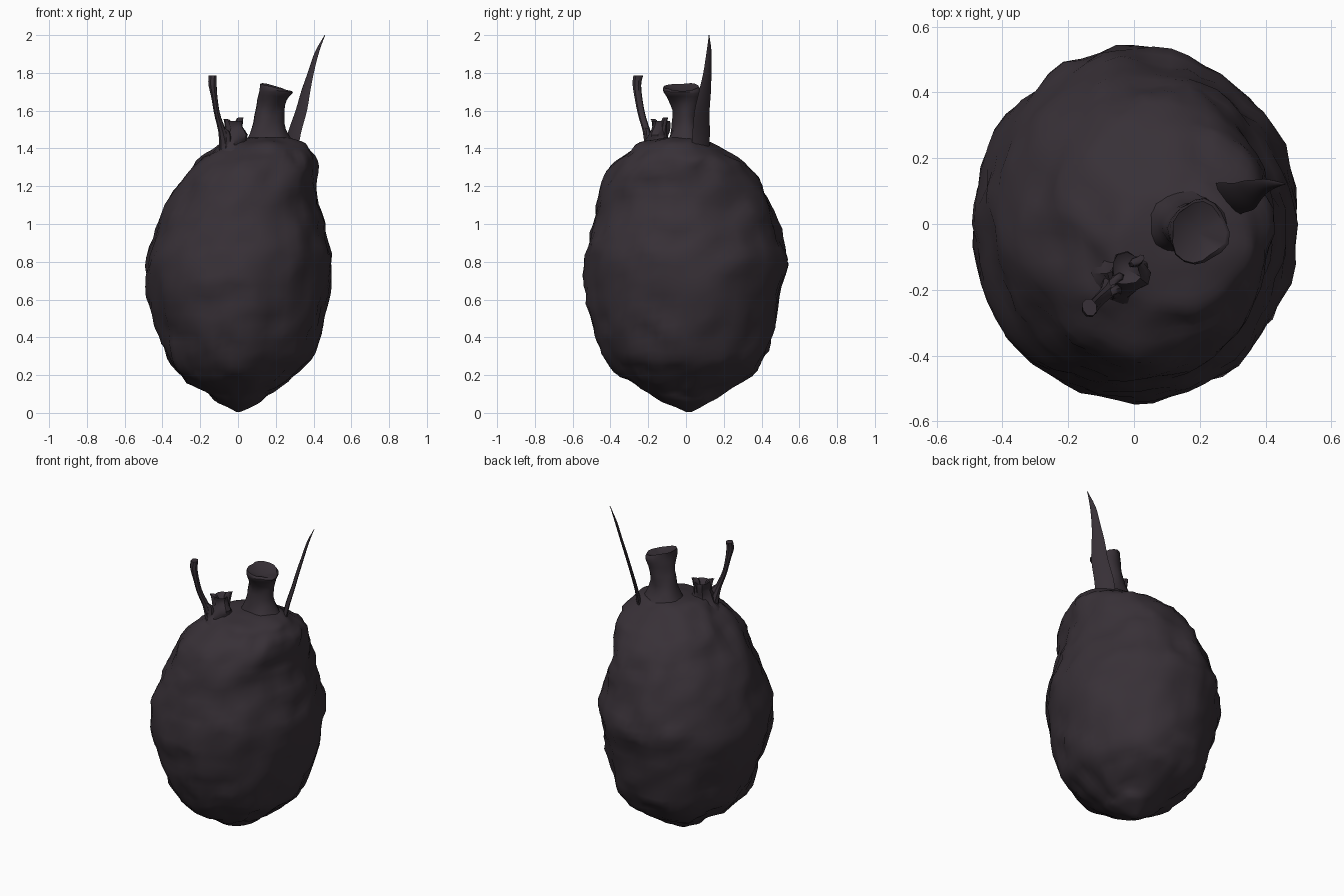
import bpy, bmesh, math
from mathutils import Vector, noise

skin = bpy.data.materials.new("dark plum brown")
skin.diffuse_color = (0.039, 0.030, 0.038, 1)


def sample(rows, t):
    """Catmull-Rom interpolation through rows of numbers, t in 0..1."""
    f = t * (len(rows) - 1)
    i = min(int(f), len(rows) - 2)
    u = f - i
    a, b, c, d = (rows[max(0, min(len(rows) - 1, i + k))] for k in (-1, 0, 1, 2))
    return [0.5 * (2 * q + (r - p) * u + (2 * p - 5 * q + 4 * r - s) * u * u
                   + (3 * q - p - 3 * r + s) * u ** 3)
            for p, q, r, s in zip(a, b, c, d)]


def loft(name, rows, rings, segs, bump=None, dish=0.0, spin=0.0, twist=0.0, angle=40):
    """Skin elliptical rings; each row is x, y, z, radius x, radius y."""
    bm = bmesh.new()
    loops = []
    for i in range(rings + 1):
        t = i / rings
        x, y, z, rx, ry = sample(rows, t)
        w = spin + twist * t
        loop = []
        for j in range(segs):
            a = 2 * math.pi * j / segs
            ca, sa = math.cos(a), math.sin(a)
            ex, ey = max(rx, 0.002) * ca, max(ry, 0.002) * sa
            p = Vector((x + ex * math.cos(w) - ey * math.sin(w),
                        y + ex * math.sin(w) + ey * math.cos(w), z))
            if bump:
                p = bump(p, Vector((ca, sa, 0)), t)
            loop.append(bm.verts.new(p))
        loops.append(loop)
    for lo, hi in zip(loops, loops[1:]):
        for j in range(segs):
            k = (j + 1) % segs
            bm.faces.new((lo[j], lo[k], hi[k], hi[j]))
    # End caps, with an optional hollow in the top one
    for loop, sink in ((loops[0][::-1], 0), (loops[-1], dish)):
        mid = sum((v.co for v in loop), Vector()) / segs
        tip = bm.verts.new(mid - Vector((0, 0, sink)))
        for j in range(segs):
            bm.faces.new((loop[j], loop[(j + 1) % segs], tip))
    bmesh.ops.recalc_face_normals(bm, faces=bm.faces)
    me = bpy.data.meshes.new(name)
    bm.to_mesh(me)
    bm.free()
    me.materials.append(skin)
    ob = bpy.data.objects.new(name, me)
    bpy.context.collection.objects.link(ob)
    bpy.ops.object.select_all(action='DESELECT')
    bpy.context.view_layer.objects.active = ob
    ob.select_set(True)
    bpy.ops.object.shade_smooth_by_angle(angle=math.radians(angle))
    return ob


def lumpy(p, out, t):
    """Shallow lumps and small wrinkles, fading at both ends."""
    fade = min(1, t * 8, (1 - t) * 5)
    d = (-0.012 + 0.014 * noise.noise(p * 4)
         + 0.020 * noise.noise(p * 8 + Vector((5, 2, 9)))
         + 0.013 * noise.noise(p * 16))
    q = p + out * d * fade
    q.z += 0.02 * fade * noise.noise(p * 9 + Vector((11, 3, 1)))
    return q


# Body silhouette: z, left x, right x, front y, back y
outline = [
    (0.005, -0.01, 0.01, 0.0, 0.03), (0.05, -0.10, 0.12, -0.11, 0.12),
    (0.10, -0.18, 0.19, -0.21, 0.20), (0.20, -0.31, 0.32, -0.36, 0.36),
    (0.30, -0.39, 0.40, -0.44, 0.44), (0.45, -0.44, 0.46, -0.50, 0.48),
    (0.62, -0.485, 0.49, -0.53, 0.51), (0.80, -0.50, 0.505, -0.55, 0.55),
    (0.95, -0.46, 0.48, -0.52, 0.51), (1.10, -0.40, 0.44, -0.48, 0.46),
    (1.22, -0.32, 0.43, -0.46, 0.41), (1.32, -0.24, 0.43, -0.39, 0.33),
    (1.39, -0.15, 0.40, -0.31, 0.22), (1.43, -0.09, 0.36, -0.24, 0.15),
    (1.455, -0.02, 0.27, -0.13, 0.08), (1.46, 0.10, 0.16, -0.04, 0.0)]
body = [((l + r) / 2, (f + b) / 2, z, (r - l) / 2, (b - f) / 2)
        for z, l, r, f, b in outline]
loft("fruit_body", body, 50, 56, lumpy, angle=50)


# Cut stem with flared, uneven, hollow top
def stem_rim(p, out, t):
    q = p + out * 0.022 * noise.noise(p * 11)
    q.z += max(0, t - 0.6) * (-0.50 * (p.x - 0.2) + 0.03 * noise.noise(p * 16))
    return q


loft("cut_stem", [(0.16, 0.0, 1.40, 0.16, 0.13), (0.16, 0.0, 1.46, 0.115, 0.09),
                  (0.165, 0.0, 1.56, 0.077, 0.068), (0.18, -0.01, 1.64, 0.078, 0.075),
                  (0.20, -0.025, 1.70, 0.087, 0.096), (0.195, -0.025, 1.725, 0.08, 0.09)],
     14, 18, stem_rim, dish=0.035)

# Long pointed leaf, thin and turned edge-on to the front right
loft("long_leaf", [(0.28, 0.075, 1.38, 0.016, 0.06), (0.298, 0.08, 1.48, 0.011, 0.058),
                   (0.335, 0.085, 1.60, 0.009, 0.050), (0.358, 0.10, 1.70, 0.009, 0.040),
                   (0.385, 0.113, 1.80, 0.008, 0.027), (0.418, 0.122, 1.91, 0.007, 0.017),
                   (0.46, 0.122, 2.0, 0.001, 0.001)], 18, 8, spin=0.65)

# Short curled tendril
loft("short_tendril", [(-0.06, -0.18, 1.38, 0.04, 0.04), (-0.08, -0.205, 1.48, 0.023, 0.022),
                       (-0.11, -0.235, 1.58, 0.016, 0.02), (-0.125, -0.252, 1.67, 0.017, 0.021),
                       (-0.135, -0.26, 1.74, 0.023, 0.024), (-0.135, -0.253, 1.785, 0.022, 0.028)],
     14, 8, twist=0.4)

# Withered sprout cluster on its small mound
loft("sprout_mound", [(-0.02, -0.15, 1.36, 0.12, 0.11), (-0.02, -0.15, 1.44, 0.068, 0.062),
                      (-0.02, -0.145, 1.50, 0.045, 0.045), (-0.02, -0.14, 1.545, 0.05, 0.042)],
     8, 12, lambda p, out, t: p + out * 0.03 * noise.noise(p * 18), dish=0.04)
for i, (x, y, h, dx, dy) in enumerate([(-0.045, -0.16, 1.555, -0.02, -0.015),
                                       (0.0, -0.12, 1.565, 0.02, 0.015),
                                       (-0.06, -0.20, 1.51, -0.025, -0.02)]):
    loft(f"sprout_{i + 1}", [(x, y, 1.40, 0.03, 0.03), (x, y, 1.47, 0.022, 0.018),
                             (x + dx * 0.4, y + dy * 0.4, h - 0.015, 0.022, 0.014),
                             (x + dx, y + dy, h, 0.014, 0.01)],
         8, 7, twist=0.8)
